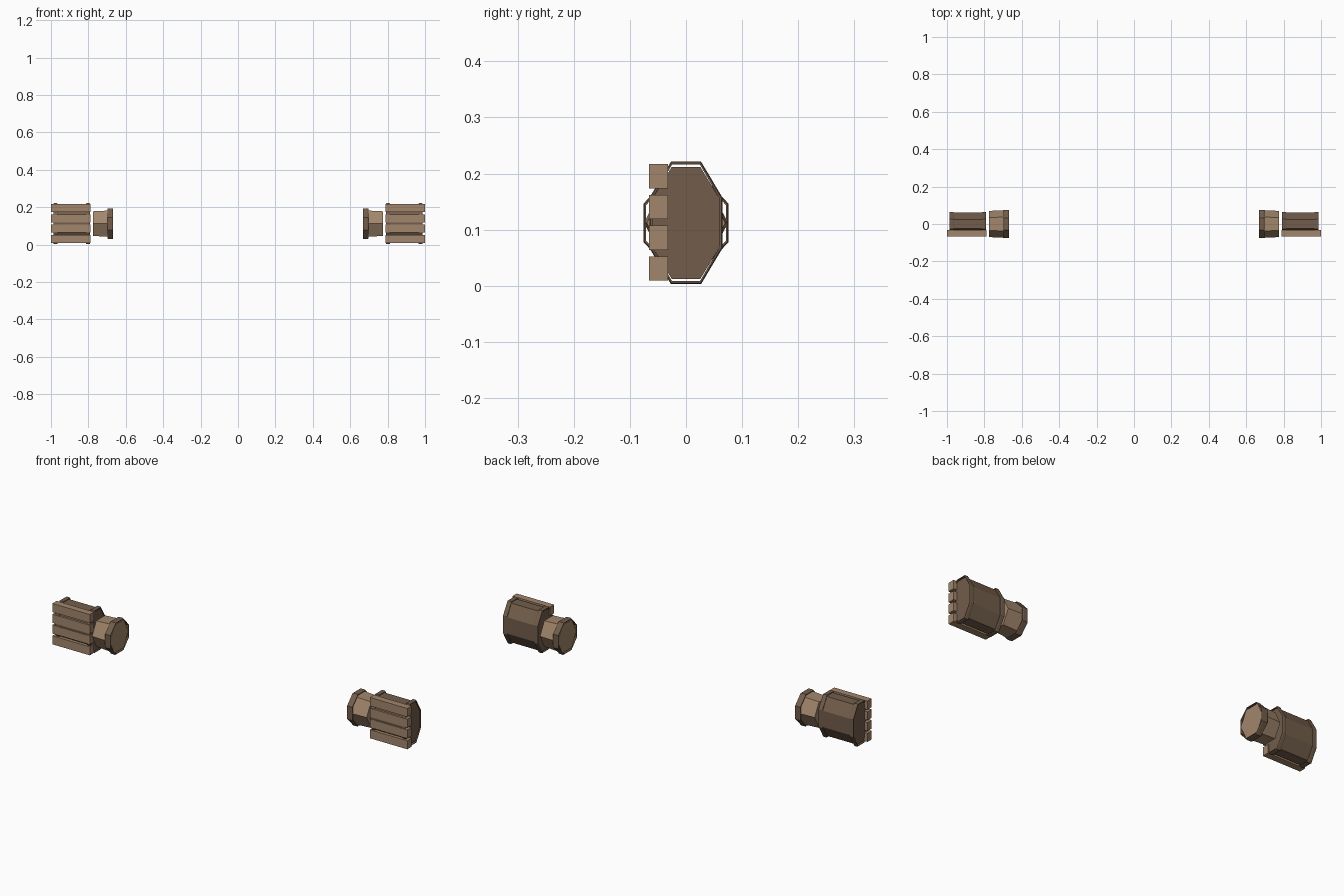
import bpy, bmesh, math

if "Cube" in bpy.data.objects:
    bpy.data.objects.remove(bpy.data.objects["Cube"])

ZC = 0.112  # height of the hand axis


def material(name, rgb):
    m = bpy.data.materials.new(name)
    m.diffuse_color = (*rgb, 1)
    m.use_nodes = True
    m.node_tree.nodes["Principled BSDF"].inputs["Base Color"].default_value = m.diffuse_color
    return m


LIGHT = material("light_brown", (0.36, 0.24, 0.15))
DARK = material("dark_brown", (0.17, 0.11, 0.07))


def polygon(sides, half_y, half_z):
    """Regular polygon stretched to the given half sizes, flat on top."""
    off = math.pi / sides if sides == 8 else 0
    pts = [(math.cos(off + i * math.tau / sides), math.sin(off + i * math.tau / sides))
           for i in range(sides)]
    my, mz = max(p[0] for p in pts), max(p[1] for p in pts)
    return [(y / my * half_y, z / mz * half_z) for y, z in pts]


def loft(name, sections, mat, closed=False):
    """Join polygon sections along x: capped solid, or closed ring."""
    bm = bmesh.new()
    loops = [[bm.verts.new((x, y, z + ZC)) for y, z in polygon(n, hy, hz)]
             for x, n, hy, hz in sections]
    pairs = list(zip(loops, loops[1:]))
    if closed:
        pairs.append((loops[-1], loops[0]))
    else:
        bm.faces.new(loops[0])
        bm.faces.new(loops[-1])
    for a, b in pairs:
        for i in range(len(a)):
            j = (i + 1) % len(a)
            bm.faces.new((a[i], a[j], b[j], b[i]))
    finish(name, bm, mat)


def ring(name, x0, x1, hy, hz, mat, t=0.005, c=0.004):
    """Thin octagonal band with chamfered outer edges."""
    d = math.copysign(c, x1 - x0)
    loft(name, [(x0, 8, hy - t, hz - t), (x0, 8, hy - c / 2, hz - c / 2), (x0 + d, 8, hy, hz),
                (x1 - d, 8, hy, hz), (x1, 8, hy - c / 2, hz - c / 2), (x1, 8, hy - t, hz - t)],
         mat, closed=True)


def box(name, x0, x1, y0, y1, z0, z1, mat):
    bm = bmesh.new()
    bmesh.ops.create_cube(bm, size=1)
    for v in bm.verts:
        v.co = ((x0 + x1) / 2 + v.co.x * abs(x1 - x0),
                (y0 + y1) / 2 + v.co.y * (y1 - y0),
                (z0 + z1) / 2 + v.co.z * (z1 - z0))
    finish(name, bm, mat)


def finish(name, bm, mat):
    bmesh.ops.recalc_face_normals(bm, faces=bm.faces)
    me = bpy.data.meshes.new(name)
    bm.to_mesh(me)
    bm.free()
    me.materials.append(mat)
    bpy.context.collection.objects.link(bpy.data.objects.new(name, me))


for side, s in (("right", 1), ("left", -1)):
    # palm block with a band at each end
    loft(f"{side}_palm", [(s * 0.794, 8, 0.061, 0.1), (s * 0.982, 8, 0.061, 0.1)], DARK)
    ring(f"{side}_palm_inner_band", s * 0.791, s * 0.813, 0.065, 0.109, DARK)
    ring(f"{side}_palm_outer_band", s * 0.965, s * 0.987, 0.065, 0.109, DARK)
    # four fingers stacked on the front
    for i in range(4):
        z = 0.009 + i * 0.0548
        box(f"{side}_finger_{i + 1}", s * 0.789, s * 1.0, -0.066, -0.032, z, z + 0.0435, LIGHT)
    # hexagonal wrist with an octagonal cuff band
    loft(f"{side}_wrist", [(s * 0.67, 6, 0.075, 0.071), (s * 0.774, 6, 0.07, 0.066)], LIGHT)
    ring(f"{side}_wrist_band", s * 0.667, s * 0.697, 0.076, 0.082, DARK)
